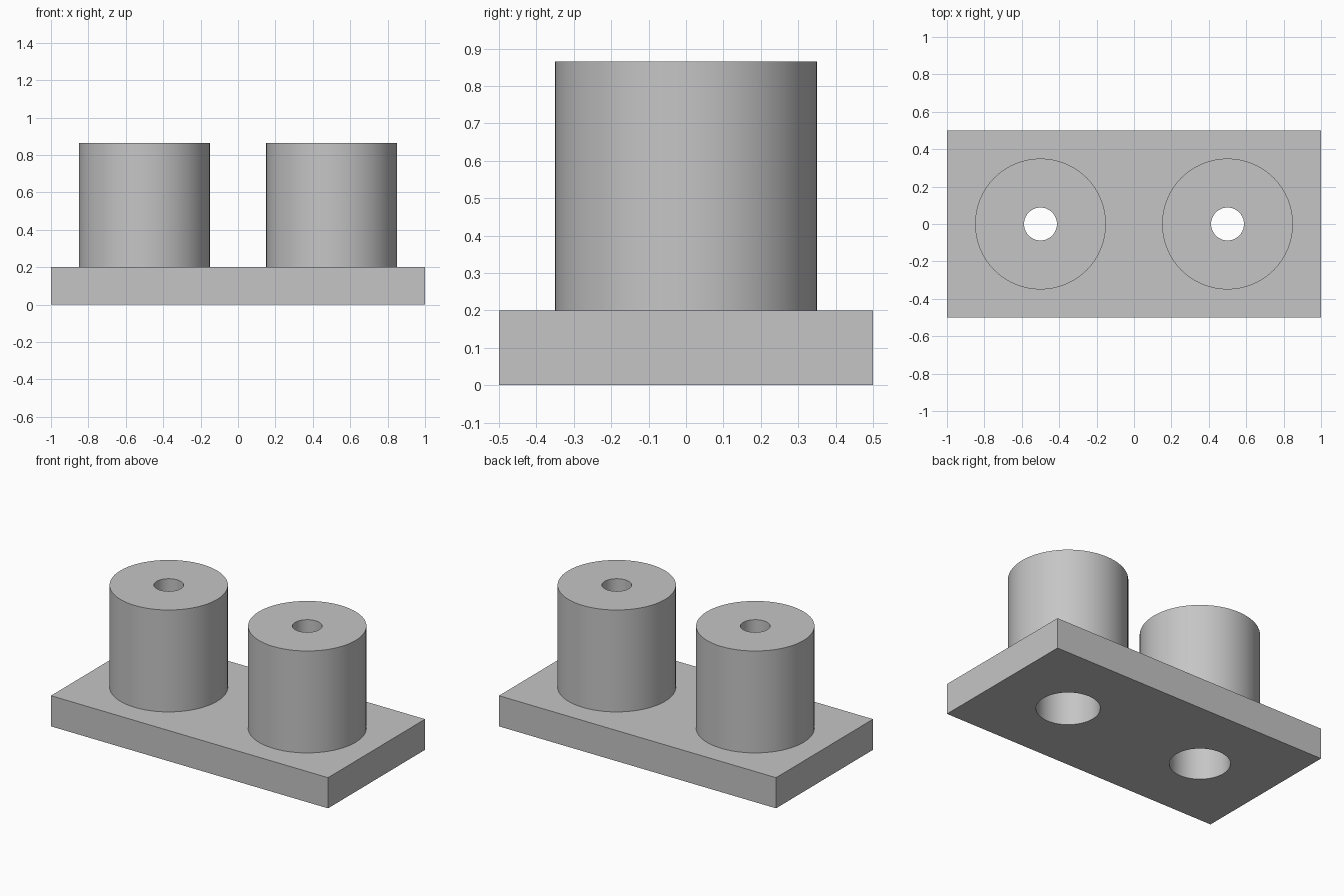
import bpy, bmesh, math

if "Cube" in bpy.data.objects:
    bpy.data.objects.remove(bpy.data.objects["Cube"])

BASE_H, TOP_Z = 0.20, 0.865
POST_R, TOP_HOLE_R, SHELF_Z = 0.35, 0.088, 0.60
SEGMENTS = 64
# side name, x centre, radius of the wide hole opening at the underside
POSTS = [("left", -0.5, 0.178), ("right", 0.5, 0.187)]

grey = bpy.data.materials.new("grey")
grey.diffuse_color = (0.56, 0.56, 0.56, 1)
grey.use_nodes = True
grey.node_tree.nodes["Principled BSDF"].inputs["Base Color"].default_value = grey.diffuse_color


def add_object(name, bm):
    bmesh.ops.recalc_face_normals(bm, faces=bm.faces)
    mesh = bpy.data.meshes.new(name)
    bm.to_mesh(mesh)
    bm.free()
    mesh.materials.append(grey)
    obj = bpy.data.objects.new(name, mesh)
    bpy.context.collection.objects.link(obj)
    return obj


def lathe(name, profile, x):
    """Revolve a closed (radius, z) profile around the vertical axis at x."""
    bm = bmesh.new()
    rings = []
    for r, z in profile:
        rings.append([bm.verts.new((r * math.cos(a), r * math.sin(a), z))
                      for a in (2 * math.pi * i / SEGMENTS for i in range(SEGMENTS))])
    for lower, upper in zip(rings, rings[1:] + rings[:1]):
        for i in range(SEGMENTS):
            j = (i + 1) % SEGMENTS
            bm.faces.new((lower[i], lower[j], upper[j], upper[i]))
    obj = add_object(name, bm)
    obj.location.x = x
    return obj


def smooth(obj):
    bpy.ops.object.select_all(action='DESELECT')
    obj.select_set(True)
    bpy.context.view_layer.objects.active = obj
    bpy.ops.object.shade_smooth_by_angle(angle=math.radians(30))


# Rectangular base plate
bm = bmesh.new()
bmesh.ops.create_cube(bm, size=1)
bmesh.ops.scale(bm, vec=(2, 1, BASE_H), verts=bm.verts)
bmesh.ops.translate(bm, vec=(0, 0, BASE_H / 2), verts=bm.verts)
base = add_object("base_plate", bm)

for side, x, bore_r in POSTS:
    # Hollow post: wide bore from below, shelf, narrow hole through the top
    post = lathe(side + "_post", [
        (bore_r, BASE_H), (POST_R, BASE_H), (POST_R, TOP_Z),
        (TOP_HOLE_R, TOP_Z), (TOP_HOLE_R, SHELF_Z), (bore_r, SHELF_Z)], x)
    smooth(post)

    # Cutter that continues the wide bore through the base plate
    bm = bmesh.new()
    bmesh.ops.create_cone(bm, cap_ends=True, segments=SEGMENTS,
                          radius1=bore_r, radius2=bore_r, depth=1)
    cutter = add_object(side + "_bore_cutter", bm)
    cutter.location.x = x
    cutter.hide_render = True
    cutter.hide_set(True)
    cut = base.modifiers.new(side + "_bore", 'BOOLEAN')
    cut.operation = 'DIFFERENCE'
    cut.solver = 'EXACT'
    cut.object = cutter

# Bake the bores into the plate, then smooth their walls
bpy.context.view_layer.objects.active = base
base.select_set(True)
for mod in list(base.modifiers):
    bpy.ops.object.modifier_apply(modifier=mod.name)
smooth(base)
